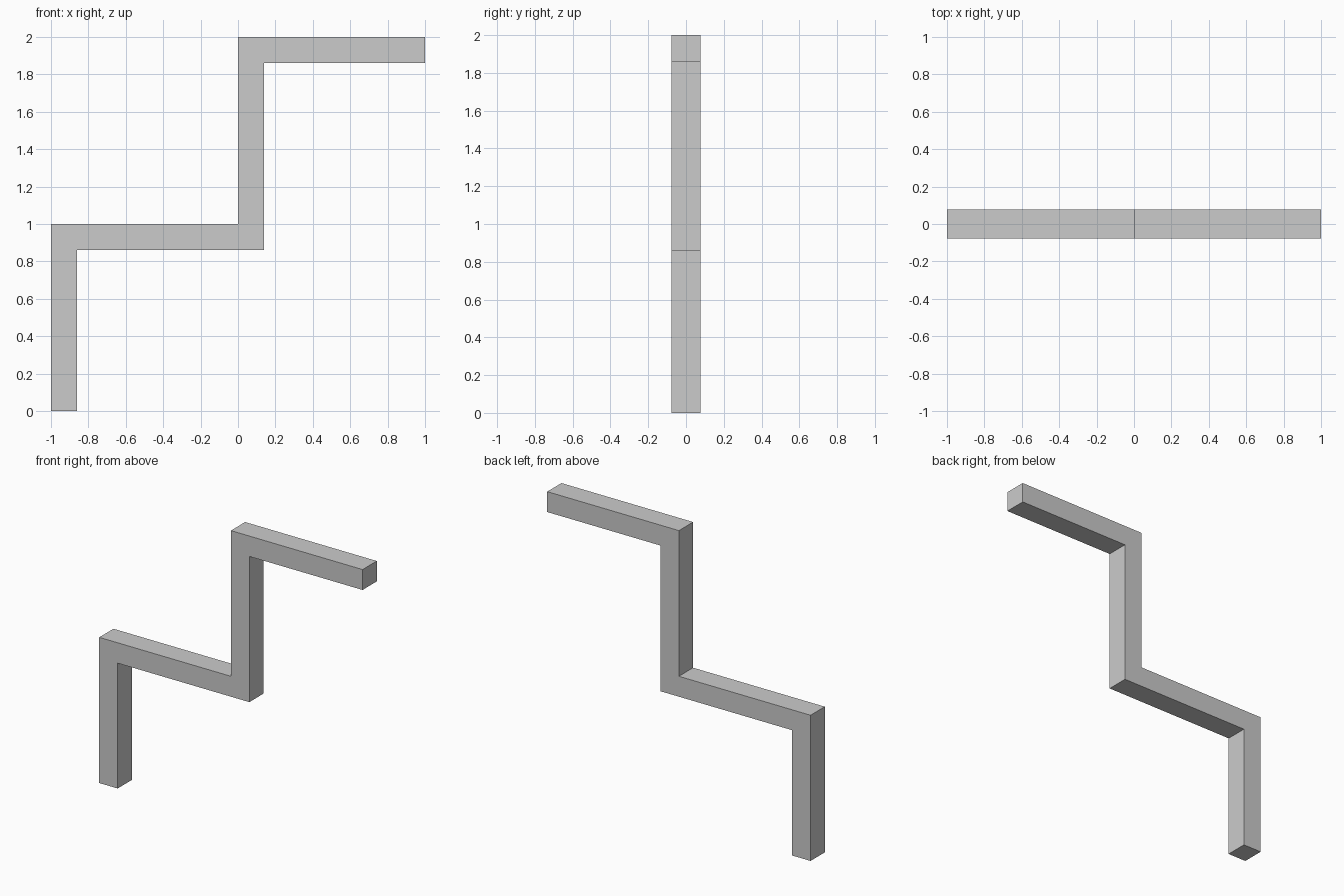
import bpy, bmesh

if "Cube" in bpy.data.objects:
    bpy.data.objects.remove(bpy.data.objects["Cube"])

T = 0.14        # bar thickness in the stair profile
HALF_W = 0.077  # half the bar width in y

# Stepped outline: lower edge going up, upper edge coming back
lower = [(-1 + T, 0), (-1 + T, 1 - T), (T, 1 - T), (T, 2 - T), (1, 2 - T)]
upper = [(1, 2), (0, 2), (0, 1), (-1, 1), (-1, 0)]

# Stepped bar: extrude the outline across the width
bm = bmesh.new()
face = bm.faces.new([bm.verts.new((x, -HALF_W, z)) for x, z in lower + upper])
extruded = bmesh.ops.extrude_face_region(bm, geom=[face], use_keep_orig=True)
moved = [g for g in extruded["geom"] if isinstance(g, bmesh.types.BMVert)]
bmesh.ops.translate(bm, verts=moved, vec=(0, 2 * HALF_W, 0))
bmesh.ops.recalc_face_normals(bm, faces=bm.faces)

mesh = bpy.data.meshes.new("stepped_bar")
bm.to_mesh(mesh)
bm.free()
bpy.context.collection.objects.link(bpy.data.objects.new("stepped_bar", mesh))
